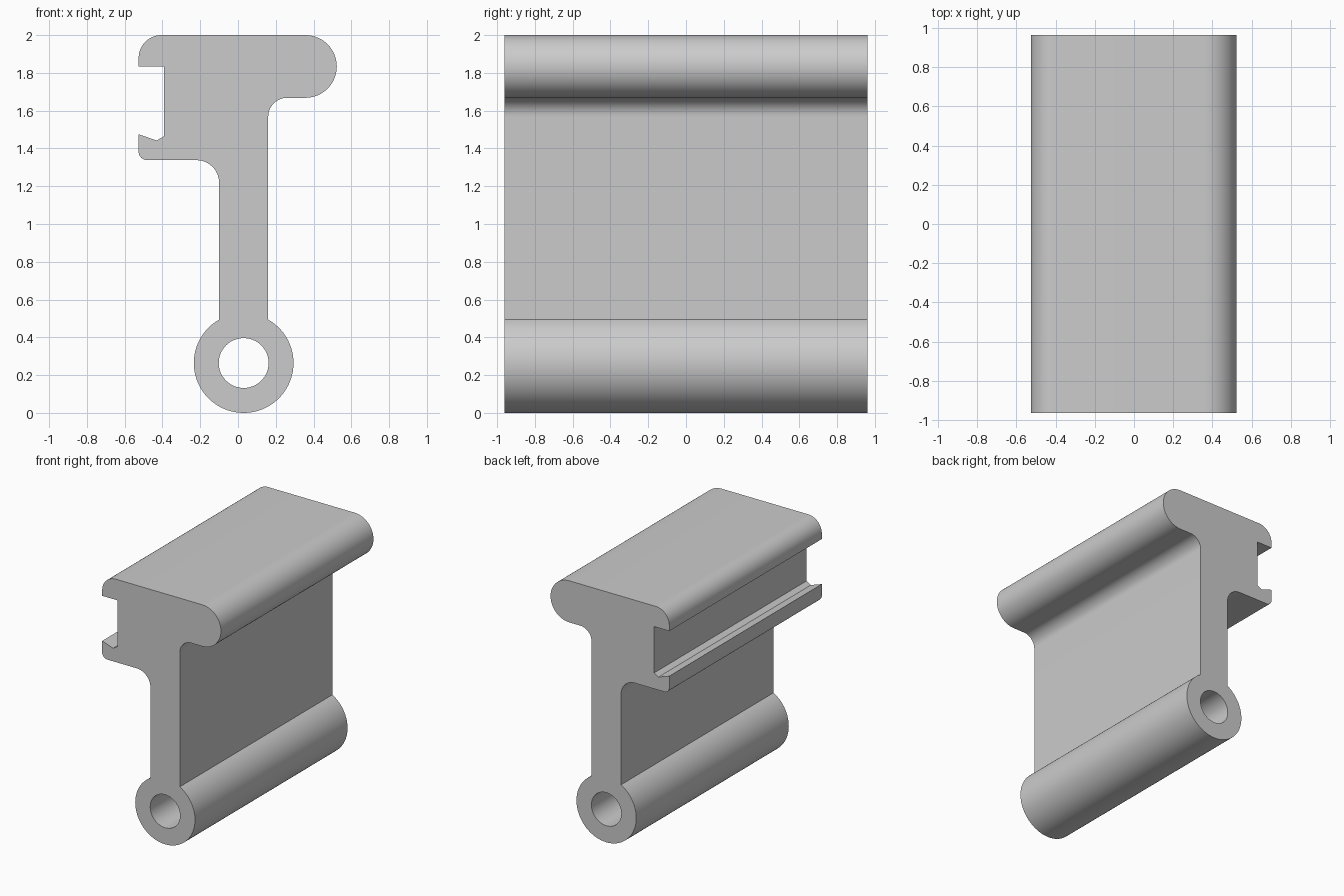
import bpy, bmesh, math
from mathutils import Vector

cube = bpy.data.objects.get("Cube")
if cube:
    bpy.data.objects.remove(cube, do_unlink=True)

HALF_LENGTH = 0.962
HUB = Vector((0.03, 0.264))
HUB_R, BORE_R, WEB = 0.264, 0.132, 0.13


def arc(centre, radius, start, end, steps):
    """Points along an arc, both ends included."""
    return [centre + radius * Vector((math.cos(a), math.sin(a)))
            for a in (start + (end - start) * i / steps for i in range(steps + 1))]


def rounded(corners, steps=14):
    """Open path of (x, z, radius) corners with each radius filleted."""
    path = []
    for i, (x, z, r) in enumerate(corners):
        p = Vector((x, z))
        if r == 0:
            path.append(p)
            continue
        to_prev = (Vector(corners[i - 1][:2]) - p).normalized()
        to_next = (Vector(corners[i + 1][:2]) - p).normalized()
        centre = p + (to_prev + to_next) * r      # right-angled corners
        a = math.atan2(-to_next.y, -to_next.x)
        b = math.atan2(-to_prev.y, -to_prev.x)
        turn = (b - a + math.pi) % (2 * math.pi) - math.pi
        path += arc(centre, r, a, a + turn, steps)
    return path


# Head and web, from the right foot of the web round to the left foot
half_gap = math.asin(WEB / HUB_R)
foot = HUB.y + HUB_R * math.cos(half_gap)
right, left = HUB.x + WEB, HUB.x - WEB
outline = rounded([
    (right, foot, 0),
    (right, 1.668, 0.1),
    (0.523, 1.668, 0.166), (0.523, 2.0, 0.166),      # rounded nose
    (-0.526, 2.0, 0.12), (-0.526, 1.835, 0),         # upper lip
    (-0.392, 1.835, 0), (-0.392, 1.465, 0),          # slot
    (-0.43, 1.442, 0), (-0.526, 1.475, 0),           # hooked lower lip
    (-0.526, 1.338, 0.045), (left, 1.338, 0.12),
    (left, foot, 0),
])
# Hub below the web
up = math.pi / 2
outline += arc(HUB, HUB_R, up + half_gap, up + 2 * math.pi - half_gap, 64)[1:-1]
bore = arc(HUB, BORE_R, 0, 2 * math.pi, 48)[:-1]

# Fill the section and extrude it along the length
bm = bmesh.new()
edges = []
for loop in (outline, bore):
    verts = [bm.verts.new((p.x, -HALF_LENGTH, p.y)) for p in loop]
    edges += [bm.edges.new((verts[i - 1], v)) for i, v in enumerate(verts)]
bmesh.ops.triangle_fill(bm, use_beauty=True, edges=edges, normal=(0, -1, 0))
extruded = bmesh.ops.extrude_face_region(bm, geom=bm.faces[:], use_keep_orig=True)
moved = [g for g in extruded["geom"] if isinstance(g, bmesh.types.BMVert)]
bmesh.ops.translate(bm, verts=moved, vec=(0, 2 * HALF_LENGTH, 0))
bmesh.ops.recalc_face_normals(bm, faces=bm.faces[:])

mesh = bpy.data.meshes.new("hinge_rail")
bm.to_mesh(mesh)
bm.free()
rail = bpy.data.objects.new("hinge_rail", mesh)
bpy.context.collection.objects.link(rail)

# Plain grey finish
grey = bpy.data.materials.new("light grey")
grey.use_nodes = True
colour = (0.6, 0.6, 0.6, 1)
grey.diffuse_color = colour
grey.node_tree.nodes["Principled BSDF"].inputs["Base Color"].default_value = colour
mesh.materials.append(grey)

bpy.ops.object.select_all(action='DESELECT')
rail.select_set(True)
bpy.context.view_layer.objects.active = rail
bpy.ops.object.shade_smooth_by_angle(angle=math.radians(25))
